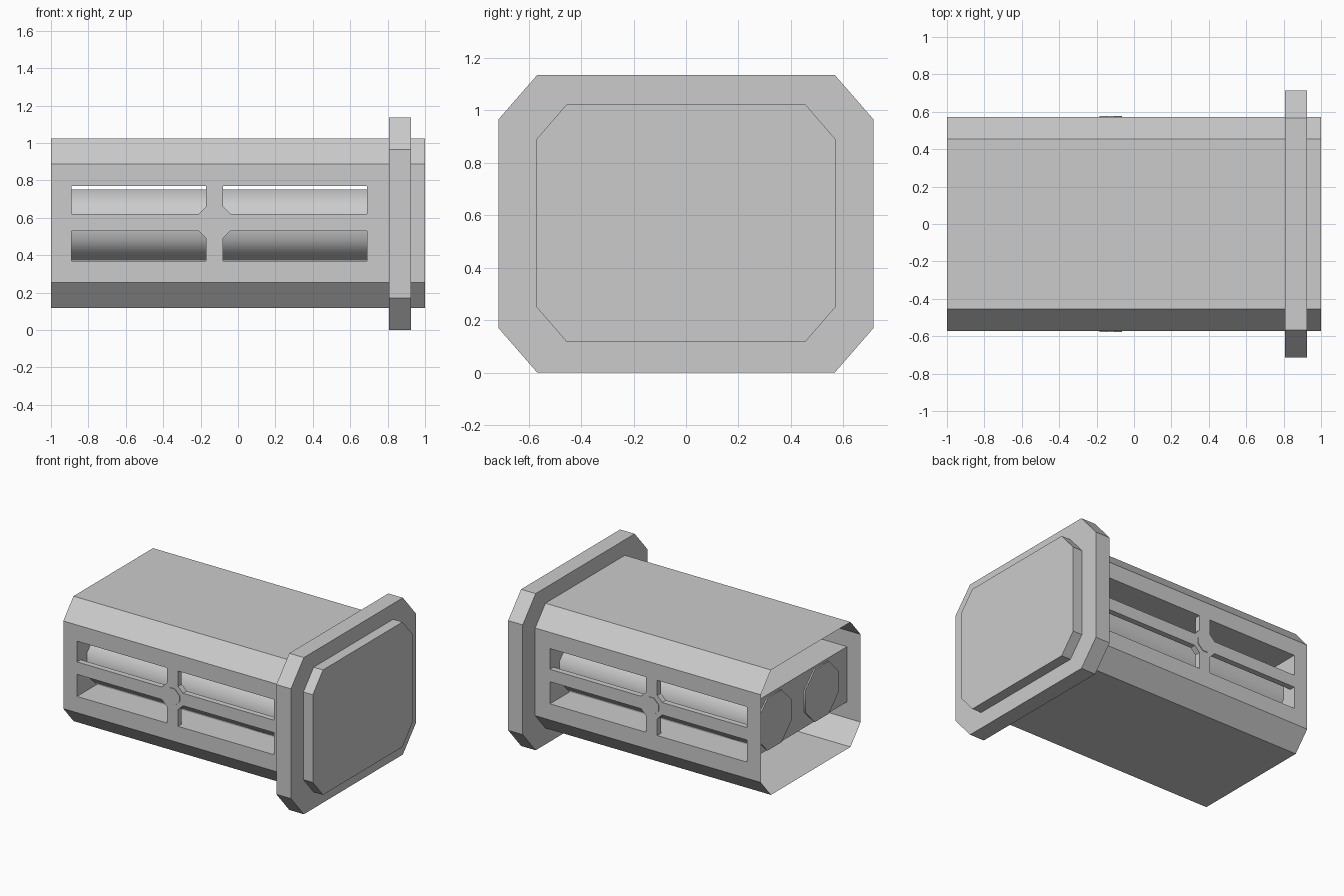
import bpy, bmesh

if "Cube" in bpy.data.objects:
    bpy.data.objects.remove(bpy.data.objects["Cube"])

CZ = 0.57      # height of the long axis
WX0, WX1, WZ0, WZ1 = -0.89, 0.69, 0.37, 0.77   # side window opening


def finish(name, bm):
    bmesh.ops.remove_doubles(bm, verts=bm.verts, dist=1e-4)
    bmesh.ops.recalc_face_normals(bm, faces=bm.faces)
    me = bpy.data.meshes.new(name)
    bm.to_mesh(me)
    bm.free()
    ob = bpy.data.objects.new(name, me)
    bpy.context.collection.objects.link(ob)
    return ob


def octagon(w, h, cw, ch, cx=0.0, cz=CZ):
    # chamfered rectangle: half sizes w, h and corner cuts cw, ch
    pts = [(w, -h + ch), (w, h - ch), (w - cw, h), (-w + cw, h),
           (-w, h - ch), (-w, -h + ch), (-w + cw, -h), (w - cw, -h)]
    return [(cx + p, cz + q) for p, q in pts]


def place(axis, p, q, d):
    return (d, p, q) if axis == 'X' else (p, d, q)


def prism(name, pts, axis, a, b):
    bm = bmesh.new()
    lo = [bm.verts.new(place(axis, p, q, a)) for p, q in pts]
    hi = [bm.verts.new(place(axis, p, q, b)) for p, q in pts]
    bm.faces.new(lo)
    bm.faces.new(hi)
    n = len(pts)
    for i in range(n):
        j = (i + 1) % n
        bm.faces.new((lo[i], lo[j], hi[j], hi[i]))
    return finish(name, bm)


# Thin outer shell: open at the left end, closed at the right, framed side windows
body = octagon(0.572, 0.4525, 0.117, 0.135)
bm = bmesh.new()
left = [bm.verts.new((-1, y, z)) for y, z in body]
right = [bm.verts.new((1, y, z)) for y, z in body]
bm.faces.new(right)
for i in range(8):
    j = (i + 1) % 8
    ring = [left[i], left[j], right[j], right[i]]
    if i not in (0, 4):
        bm.faces.new(ring)
        continue
    hole = [bm.verts.new((WX0 if v.co.x < 0 else WX1, v.co.y,
                          WZ0 if v.co.z < CZ else WZ1)) for v in ring]
    for k in range(4):
        m = (k + 1) % 4
        bm.faces.new((ring[k], ring[m], hole[m], hole[k]))
finish("outer_shell", bm)

# Flange around the right end
prism("flange", octagon(0.715, 0.5675, 0.148, 0.17, cz=0.5675), 'X', 0.808, 0.925)

# Inner tunnel running from window to window
bm = bmesh.new()
rect = [(WX0, WZ0), (WX1, WZ0), (WX1, WZ1), (WX0, WZ1)]
for i in range(4):
    (x0, z0), (x1, z1) = rect[i], rect[(i + 1) % 4]
    bm.faces.new([bm.verts.new(c) for c in
                  ((x0, -0.572, z0), (x1, -0.572, z1), (x1, 0.572, z1), (x0, 0.572, z0))])
finish("inner_tunnel", bm)

# Cross bars with a chamfered hub, and a stud at the crossing, on both sides
HX, HZ, B, H = -0.125, 0.575, 0.045, 0.085
cross = [(WX1, HZ - B), (WX1, HZ + B), (HX + H, HZ + B), (HX + B, HZ + H),
         (HX + B, WZ1), (HX - B, WZ1), (HX - B, HZ + H), (HX - H, HZ + B),
         (WX0, HZ + B), (WX0, HZ - B), (HX - H, HZ - B), (HX - B, HZ - H),
         (HX - B, WZ0), (HX + B, WZ0), (HX + B, HZ - H), (HX + H, HZ - B)]
for s, side in ((-1, "front"), (1, "back")):
    prism(side + "_cross_bars", cross, 'Y', s * 0.53, s * 0.572)
    prism(side + "_stud", octagon(0.06, 0.06, 0.04, 0.04, HX, HZ), 'Y', s * 0.56, s * 0.577)

# Two eight-sided rods inside, smooth along the sides
for s, side in ((-1, "front"), (1, "back")):
    rod = prism(side + "_rod", octagon(0.19, 0.19, 0.111, 0.111, s * 0.27, 0.562),
                'X', -0.9, 0.7)
    for f in rod.data.polygons:
        f.use_smooth = len(f.vertices) == 4
    for e in rod.data.edges:
        a, b = (rod.data.vertices[v].co.x for v in e.vertices)
        e.use_edge_sharp = abs(a - b) < 0.01
